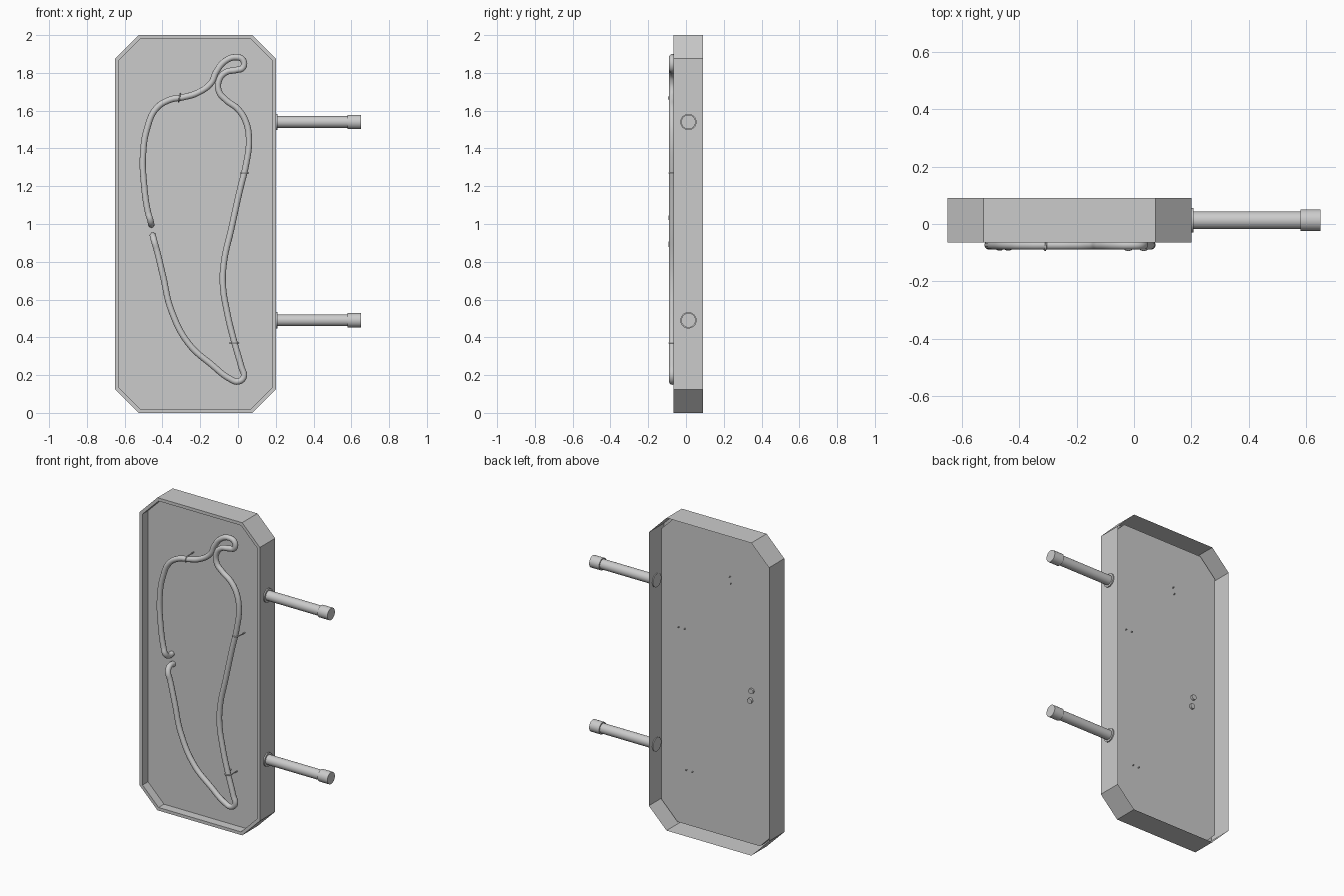
import bpy, bmesh, math
from mathutils import Matrix, Vector

if "Cube" in bpy.data.objects:
    bpy.data.objects.remove(bpy.data.objects["Cube"])

FRONT, BACK, PANEL = -0.065, 0.09, -0.01
TUBE_Y, TUBE_R = -0.073, 0.017


def mesh_object(name, bm, smooth=False):
    bmesh.ops.recalc_face_normals(bm, faces=bm.faces)
    mesh = bpy.data.meshes.new(name)
    bm.to_mesh(mesh)
    bm.free()
    obj = bpy.data.objects.new(name, mesh)
    bpy.context.collection.objects.link(obj)
    if smooth:
        bpy.ops.object.select_all(action='DESELECT')
        obj.select_set(True)
        bpy.context.view_layer.objects.active = obj
        bpy.ops.object.shade_smooth_by_angle(angle=math.radians(35))
    return obj


def octagon(inset, y):
    x0, x1, z0, z1 = -0.65 + inset, 0.2 - inset, inset, 2 - inset
    c = 0.125 - inset * (2 - math.sqrt(2))
    return [(x0 + c, y, z0), (x1 - c, y, z0), (x1, y, z0 + c), (x1, y, z1 - c),
            (x1 - c, y, z1), (x0 + c, y, z1), (x0, y, z1 - c), (x0, y, z0 + c)]


def rod(bm, start, end, radius, segments=32):
    a, b = Vector(start), Vector(end)
    turn = (b - a).to_track_quat('Z', 'Y').to_matrix().to_4x4()
    bmesh.ops.create_cone(bm, cap_ends=True, segments=segments, radius1=radius,
                          radius2=radius, depth=(b - a).length,
                          matrix=Matrix.Translation((a + b) / 2) @ turn)


def tube(name, points, radius):
    curve = bpy.data.curves.new(name, 'CURVE')
    curve.dimensions = '3D'
    curve.bevel_depth = radius
    curve.bevel_resolution = 4
    curve.resolution_u = 8
    curve.use_fill_caps = True
    spline = curve.splines.new('BEZIER')
    spline.bezier_points.add(len(points) - 1)
    for bp, p in zip(spline.bezier_points, points):
        bp.co = p
        bp.handle_left_type = bp.handle_right_type = 'AUTO'
    obj = bpy.data.objects.new(name, curve)
    bpy.context.collection.objects.link(obj)
    bpy.ops.object.select_all(action='DESELECT')
    obj.select_set(True)
    bpy.context.view_layer.objects.active = obj
    bpy.ops.object.convert(target='MESH')
    bpy.ops.object.shade_smooth_by_angle(angle=math.radians(40))


# Sign tray: thin outer wall open at the back, front lip, recessed panel
bm = bmesh.new()
rings = [[bm.verts.new(p) for p in octagon(i, y)]
         for i, y in ((0, BACK), (0, FRONT), (0.02, FRONT), (0.02, PANEL))]
for r, s in zip(rings, rings[1:]):
    for i in range(8):
        j = (i + 1) % 8
        bm.faces.new((r[i], r[j], s[j], s[i]))
bm.faces.new(rings[-1])
mesh_object("sign_tray", bm)

# Neon tube in a chili pepper outline, both ends bent back through the panel
outline = [(-.461, .99), (-.476, 1.06), (-.497, 1.206), (-.503, 1.365), (-.48, 1.51),
           (-.434, 1.61), (-.365, 1.656), (-.286, 1.672), (-.217, 1.693),
           (-.143, 1.746), (-.116, 1.804), (-.069, 1.862), (-.01, 1.883),
           (.026, 1.868), (.026, 1.828), (-.01, 1.815), (-.063, 1.804),
           (-.10, 1.762), (-.10, 1.70), (-.063, 1.656), (0, 1.608), (.042, 1.54),
           (.058, 1.444), (.042, 1.312), (.01, 1.18), (-.037, .968), (-.074, .8),
           (-.08, .677), (-.058, .534), (-.02, .376), (.018, .243), (.03, .19),
           (0, .166), (-.042, .18), (-.138, .254), (-.26, .365), (-.354, .545),
           (-.397, .725), (-.43, .862), (-.451, .93)]
path = [(x, TUBE_Y, z) for x, z in outline]
path[0] = (-.464, TUBE_Y, 1.02)
path[-1] = (-.444, TUBE_Y, .91)
path = ([(-.46, 0.003, 1.0), (-.46, -.05, 1.0)] + path
        + [(-.45, -.05, .935), (-.45, 0.003, .935)])
tube("neon_tube", path, TUBE_R)

# Wire clips: a small loop round the tube with two legs into the panel
for n, (x, z, angle) in enumerate(((-.31, 1.668, 80), (.034, 1.27, 0), (-.02, .37, 0))):
    side = Vector((math.cos(math.radians(angle)), 0, math.sin(math.radians(angle))))
    w = TUBE_R + 0.001
    pts = []
    for s, y in ((-1.2, 0.001), (-1.1, -.05), (-1, TUBE_Y), (-.6, TUBE_Y - .8 * w),
                 (.6, TUBE_Y - .8 * w), (1, TUBE_Y), (1.1, -.05), (1.2, 0.001)):
        p = Vector((x, y, z)) + side * s * w
        pts.append(p)
    tube(f"tube_clip_{n + 1}", pts, 0.0035)

# Wall mounting pegs: flange, rod and end cap
for name, z in (("upper", 1.54), ("lower", 0.49)):
    bm = bmesh.new()
    for x0, x1, r in ((.195, .208, .043), (.2, .59, .031), (.58, .65, .038)):
        rod(bm, (x0, .013, z), (x1, .013, z), r)
    mesh_object(f"{name}_mounting_peg", bm, smooth=True)
